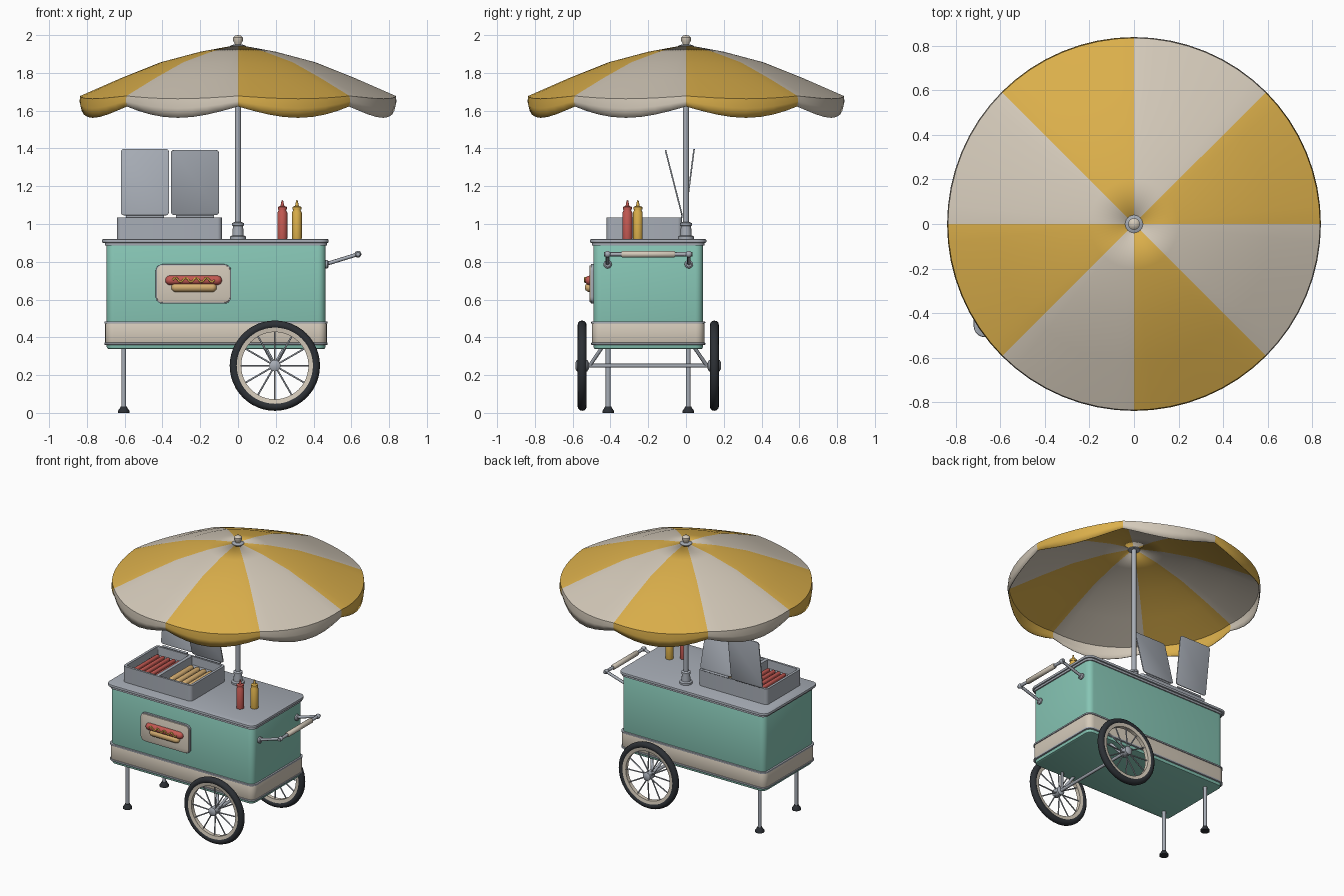
import bpy, bmesh, math
from mathutils import Vector, Matrix

if "Cube" in bpy.data.objects:
    bpy.data.objects.remove(bpy.data.objects["Cube"])


def material(name, r, g, b):
    m = bpy.data.materials.new(name)
    m.diffuse_color = (r, g, b, 1)
    m.use_nodes = True
    m.node_tree.nodes["Principled BSDF"].inputs["Base Color"].default_value = m.diffuse_color
    return m


TEAL = material("teal paint", 0.24, 0.56, 0.46)
CREAM = material("cream", 0.66, 0.59, 0.49)
MUSTARD = material("mustard yellow", 0.71, 0.43, 0.07)
STEEL = material("steel", 0.39, 0.42, 0.47)
DARK = material("black rubber", 0.026, 0.03, 0.036)
RED = material("red", 0.55, 0.10, 0.085)
BUN = material("bun tan", 0.68, 0.43, 0.17)
YC = -0.2  # middle of the cart in y


def select_only(ob):
    bpy.ops.object.select_all(action='DESELECT')
    ob.select_set(True)
    bpy.context.view_layer.objects.active = ob


def finish(bm, name, mats, angle=35):
    bmesh.ops.recalc_face_normals(bm, faces=bm.faces)
    me = bpy.data.meshes.new(name)
    bm.to_mesh(me)
    bm.free()
    for m in mats:
        me.materials.append(m)
    ob = bpy.data.objects.new(name, me)
    bpy.context.collection.objects.link(ob)
    select_only(ob)
    bpy.ops.object.shade_smooth_by_angle(angle=math.radians(angle))
    return ob


def rounded_bm(size, r, edge):
    """Box with round upright corners and softly bevelled rims."""
    bm = bmesh.new()
    bmesh.ops.create_cube(bm, size=1, matrix=Matrix.Diagonal((*size, 1)))
    up = [e for e in bm.edges if abs(e.verts[0].co.z - e.verts[1].co.z) > 1e-5]
    bmesh.ops.bevel(bm, geom=up, offset=r, segments=5, profile=0.5, affect='EDGES')
    if edge:
        rim = [e for e in bm.edges if abs(e.verts[0].co.z - e.verts[1].co.z) < 1e-5]
        bmesh.ops.bevel(bm, geom=rim, offset=edge, segments=2, profile=0.5, affect='EDGES')
    return bm


def rounded_box(name, lo, hi, r, mat, edge=0.0):
    lo, hi = Vector(lo), Vector(hi)
    bm = rounded_bm(hi - lo, r, edge)
    bmesh.ops.translate(bm, verts=bm.verts, vec=(lo + hi) / 2)
    return finish(bm, name, [mat])


def plate(name, w, h, t, r, loc, tilt, mat, edge=0.002):
    """Upright rounded plate facing -y, tilted about x."""
    bm = rounded_bm((w, h, t), r, edge)
    rot = Matrix.Rotation(math.pi / 2 + tilt, 4, 'X')
    bmesh.ops.transform(bm, verts=bm.verts, matrix=Matrix.Translation(loc) @ rot)
    return finish(bm, name, [mat])


def lathe(name, profile, loc, mat, axis=(0, 0, 1), n=24, closed=False):
    """Turn (radius, height) points about an axis."""
    bm = bmesh.new()
    rot = Vector((0, 0, 1)).rotation_difference(Vector(axis)).to_matrix()
    rings = []
    for r, h in profile:
        count = n if r > 1e-6 else 1
        rings.append([bm.verts.new(rot @ Vector((r * math.cos(a), r * math.sin(a), h)) + Vector(loc))
                      for a in (2 * math.pi * i / n for i in range(count))])
    pairs = list(zip(rings, rings[1:])) + ([(rings[-1], rings[0])] if closed else [])
    for a, b in pairs:
        for i in range(n):
            j = (i + 1) % n
            quad = [a[i % len(a)], a[j % len(a)], b[j % len(b)], b[i % len(b)]]
            bm.faces.new(list(dict.fromkeys(quad)))
    if not closed:
        for ring in (rings[0], rings[-1]):
            if len(ring) > 1:
                bm.faces.new(ring)
    return finish(bm, name, [mat])


def capsule(name, length, r, loc, axis, mat):
    h = length / 2 - r
    arc = [k * math.pi / 8 for k in range(5)]
    top = [(r * math.cos(a), h + r * math.sin(a)) for a in arc[:-1]] + [(0, h + r)]
    return lathe(name, [(q, -z) for q, z in reversed(top)] + top, loc, mat, axis, 14)


def rod(name, paths, r, mat):
    """Round bars along one or more point paths."""
    cu = bpy.data.curves.new(name, 'CURVE')
    cu.dimensions, cu.bevel_depth, cu.bevel_resolution, cu.use_fill_caps = '3D', r, 2, True
    for pts in paths:
        s = cu.splines.new('POLY')
        s.points.add(len(pts) - 1)
        for p, c in zip(s.points, pts):
            p.co = (*c, 1)
    cu.materials.append(mat)
    ob = bpy.data.objects.new(name, cu)
    bpy.context.collection.objects.link(ob)
    select_only(ob)
    bpy.ops.object.convert(target='MESH')
    bpy.ops.object.shade_smooth_by_angle(angle=math.radians(50))
    return ob


# Cart body, belt, trim rails and counter
rounded_box("cart_body", (-0.695, -0.49, 0.337), (0.463, 0.09, 0.9), 0.04, TEAL, 0.012)
rounded_box("belt", (-0.703, -0.497, 0.368), (0.47, 0.097, 0.476), 0.045, CREAM, 0.006)
for z in (0.366, 0.478):
    rounded_box("belt_rail", (-0.708, -0.502, z - 0.006), (0.475, 0.102, z + 0.006), 0.048, STEEL, 0.003)
rounded_box("counter_lip", (-0.705, -0.498, 0.885), (0.472, 0.098, 0.901), 0.045, STEEL, 0.003)
rounded_box("countertop", (-0.72, -0.508, 0.9), (0.48, 0.108, 0.92), 0.05, STEEL, 0.006)

# Legs with rubber feet
for y in (YC - 0.212, YC + 0.212):
    rod("leg", [[(-0.605, y, 0.02), (-0.605, y, 0.345)]], 0.013, STEEL)
    lathe("foot", [(0.031, 0), (0.031, 0.01), (0.02, 0.026), (0.016, 0.035)], (-0.605, y, 0), DARK)

# Wheels, axle and struts
WX, WZ = 0.195, 0.25
for side in (-1, 1):
    c = Vector((WX, YC + side * 0.35, WZ))
    circ = [2 * math.pi * k / 12 for k in range(12)]
    lathe("tire", [(0.216 + 0.023 * math.cos(a), 0.024 * math.sin(a)) for a in circ],
          c, DARK, (0, 1, 0), 48, True)
    lathe("rim", [(0.178, -0.014), (0.202, -0.018), (0.202, 0.018), (0.178, 0.014)],
          c, CREAM, (0, 1, 0), 48, True)
    spokes = []
    for k in range(12):
        d = Vector((math.cos(k * math.pi / 6), 0, math.sin(k * math.pi / 6)))
        off = Vector((0, 0.012 if k % 2 else -0.012, 0))
        spokes.append([c + d * 0.02 + off, c + d * 0.185])
    rod("spokes", spokes, 0.0045, STEEL)
    lathe("hub", [(0.016, -0.036), (0.03, -0.028), (0.03, 0.028), (0.016, 0.036)], c, STEEL, (0, 1, 0))
    rod("axle_struts", [[(WX, YC + side * 0.31, WZ), (WX + dx, YC + side * 0.235, 0.36)]
                        for dx in (-0.06, 0.06)], 0.01, STEEL)
rod("axle", [[(WX, YC - 0.35, WZ), (WX, YC + 0.35, WZ)]], 0.011, STEEL)

# Push handle
for y in (YC - 0.215, YC + 0.215):
    rod("handle_arm", [[(0.45, y, 0.783), (0.635, y, 0.84)]], 0.01, STEEL)
    lathe("handle_mount", [(0.022, 0), (0.022, 0.012), (0.014, 0.018)], (0.462, y, 0.787), STEEL, (1, 0, 0))
    capsule("handle_joint", 0.036, 0.0175, (0.635, y, 0.84), (0, 1, 0), STEEL)
rod("handle_bar", [[(0.635, YC - 0.235, 0.84), (0.635, YC + 0.235, 0.84)]], 0.011, STEEL)
lathe("handle_grip", [(0.014, -0.142), (0.018, -0.136), (0.018, 0.136), (0.014, 0.142)],
      (0.635, YC, 0.84), CREAM, (0, 1, 0))

# Food warmer: two sunken wells side by side
bm = rounded_bm((0.555, 0.40, 0.115), 0.025, 0)
bmesh.ops.translate(bm, verts=bm.verts, vec=(-0.3625, -0.22, 0.9775))
bmesh.ops.bisect_plane(bm, geom=bm.verts[:] + bm.edges[:] + bm.faces[:],
                       plane_co=(-0.3625, 0, 0), plane_no=(1, 0, 0))
bm.normal_update()
wells = [f for f in bm.faces if f.normal.z > 0.9]
bmesh.ops.inset_individual(bm, faces=wells, thickness=0.018)
bmesh.ops.inset_individual(bm, faces=wells, thickness=0.003)
bmesh.ops.translate(bm, verts=list({v for f in wells for v in f.verts}), vec=(0, 0, -0.06))
finish(bm, "food_warmer", [STEEL])
for k in range(5):
    capsule("warm_sausage", 0.29, 0.014, (-0.59 + k * 0.043, -0.22, 0.991), (0, 1, 0), RED)
for k in range(4):
    capsule("warm_bun", 0.26, 0.02, (-0.305 + k * 0.052, -0.22, 0.99), (0, 1, 0), BUN)

# Open lids, one leaning back and one forward
for x, y, z, tilt in ((-0.493, 0.02, 1.222, -0.13), (-0.228, -0.065, 1.22, 0.25)):
    plate("warmer_lid", 0.255, 0.355, 0.008, 0.018, (x, y, z), tilt, STEEL)
for x in (-0.493, -0.228):
    rod("lid_hinge", [[(x - 0.1, -0.021, 1.04), (x + 0.1, -0.021, 1.04)]], 0.007, STEEL)

# Squeeze bottles
for name, x, y, mat in (("ketchup_bottle", 0.235, -0.31, RED), ("mustard_bottle", 0.312, -0.255, MUSTARD)):
    lathe(name, [(0.025, 0), (0.026, 0.005), (0.026, 0.14), (0.02, 0.152), (0.02, 0.156), (0.024, 0.157),
                 (0.024, 0.17), (0.01, 0.176), (0.004, 0.205), (0, 0.206)], (x, y, 0.92), mat)

# Sign with a hot dog
plate("sign_border", 0.40, 0.208, 0.016, 0.035, (-0.236, -0.496, 0.683), 0, STEEL)
plate("sign_board", 0.388, 0.196, 0.02, 0.03, (-0.236, -0.5, 0.683), 0, CREAM)
capsule("sign_bun_front", 0.24, 0.024, (-0.233, -0.512, 0.664), (1, 0, 0), BUN)
capsule("sign_sausage", 0.3, 0.025, (-0.235, -0.51, 0.702), (1, 0, 0), RED)
rod("sign_mustard", [[(-0.345 + 0.22 * k / 32, -0.534, 0.704 + 0.011 * math.sin(k * math.pi / 4))
                      for k in range(33)]], 0.005, MUSTARD)

# Umbrella pole, socket, hub and knob
rod("pole", [[(0, 0, 0.92), (0, 0, 1.95)]], 0.0165, STEEL)
lathe("pole_socket", [(0.042, 0), (0.042, 0.014), (0.03, 0.02), (0.027, 0.07), (0.031, 0.072),
                      (0.031, 0.085), (0.02, 0.09)], (0, 0, 0.92), STEEL)
lathe("umbrella_hub", [(0.04, 0), (0.04, 0.012), (0.024, 0.018)], (0, 0, 1.932), STEEL)
lathe("umbrella_knob", [(0.016, 0), (0.018, 0.012), (0.026, 0.024), (0.026, 0.042), (0.016, 0.052), (0, 0.055)],
      (0, 0, 1.945), CREAM)

# Canopy: eight panels in two colours, each with a scalloped valance
bm = bmesh.new()
SLOPE = [(0.02, 1.945), (0.2, 1.912), (0.41, 1.856), (0.62, 1.772), (0.835, 1.678)]
STEPS = 8
for k in range(8):
    cols = []
    for i in range(STEPS + 1):
        a = (k + i / STEPS) * math.pi / 4
        bow = math.sin(math.pi * i / STEPS)
        pts = [(r, z - 0.015 * bow * (r / 0.835) ** 2) for r, z in SLOPE]
        drop = 1.622 - 0.06 * bow
        pts += [(0.839, (pts[-1][1] + drop) / 2), (0.832, drop)]
        cols.append([bm.verts.new((r * math.cos(a), r * math.sin(a), z)) for r, z in pts])
    for c0, c1 in zip(cols, cols[1:]):
        for j in range(len(c0) - 1):
            bm.faces.new((c0[j], c0[j + 1], c1[j + 1], c1[j])).material_index = k % 2
bmesh.ops.remove_doubles(bm, verts=bm.verts, dist=1e-5)
canopy = finish(bm, "umbrella_canopy", [MUSTARD, CREAM], 30)
solid = canopy.modifiers.new("cloth", 'SOLIDIFY')
solid.thickness, solid.offset = 0.004, -1
